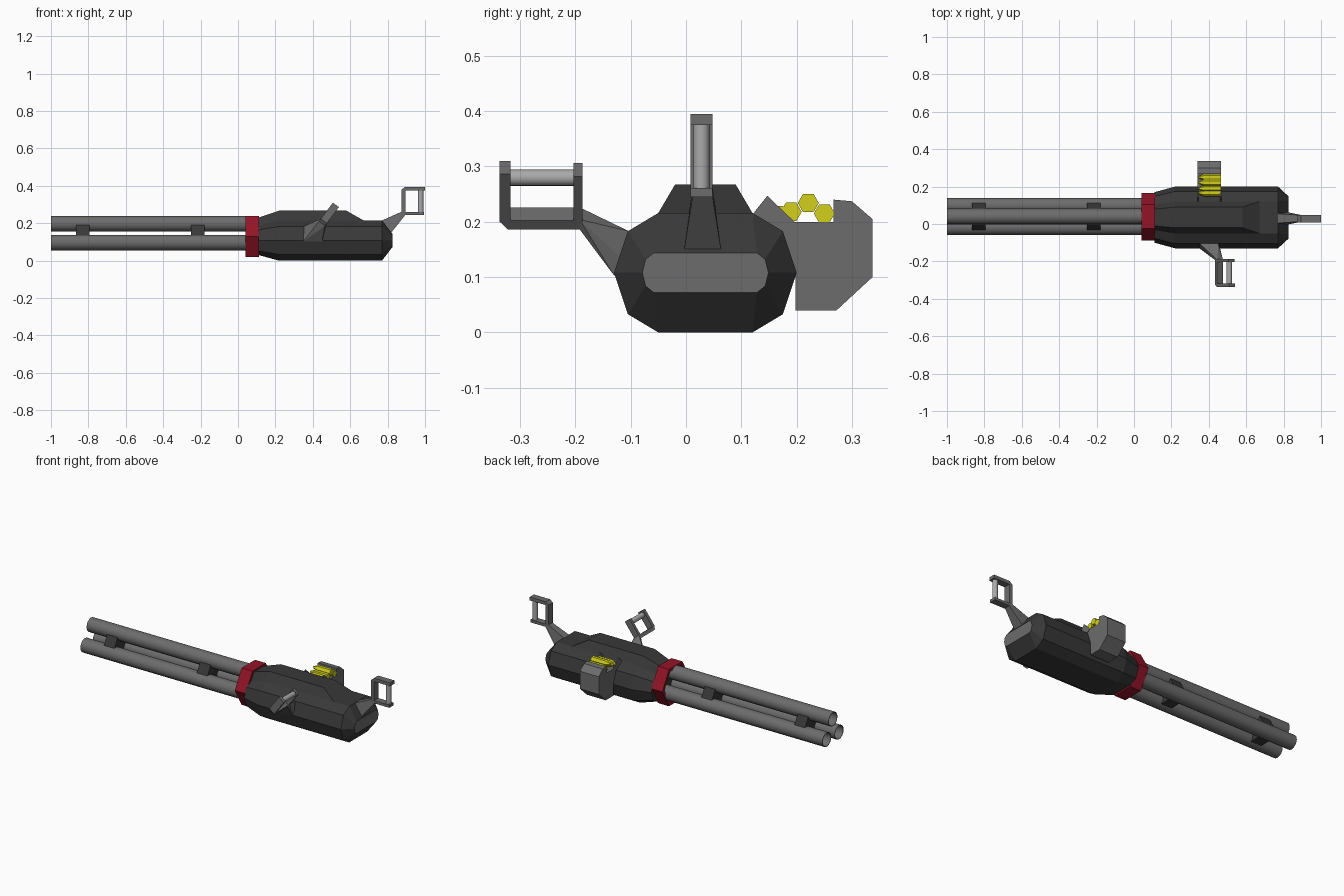
import bpy, bmesh, math
from mathutils import Vector, Matrix

cube = bpy.data.objects.get("Cube")
if cube:
    bpy.data.objects.remove(cube, do_unlink=True)


def material(name, r, g, b):
    m = bpy.data.materials.new(name)
    m.use_nodes = True
    m.diffuse_color = (r, g, b, 1)
    m.node_tree.nodes["Principled BSDF"].inputs["Base Color"].default_value = (r, g, b, 1)
    return m


DARK = material("dark gunmetal", 0.04, 0.04, 0.04)
GREY = material("mid grey", 0.15, 0.15, 0.15)
LIGHT = material("light grey", 0.4, 0.4, 0.4)
RED = material("deep red", 0.29, 0.007, 0.02)
YELLOW = material("brass yellow", 0.65, 0.63, 0.01)


def finish(name, bm, *mats, smooth=False):
    bmesh.ops.recalc_face_normals(bm, faces=bm.faces)
    mesh = bpy.data.meshes.new(name)
    bm.to_mesh(mesh)
    bm.free()
    ob = bpy.data.objects.new(name, mesh)
    bpy.context.collection.objects.link(ob)
    for m in mats:
        mesh.materials.append(m)
    if smooth:
        bpy.ops.object.select_all(action='DESELECT')
        ob.select_set(True)
        bpy.context.view_layer.objects.active = ob
        bpy.ops.object.shade_smooth_by_angle(angle=math.radians(40))
    return ob


def loft(name, rings, *mats, caps=True, closed=False, smooth=False, cap_index=0):
    """Skin a list of equally long vertex rings."""
    bm = bmesh.new()
    vs = [[bm.verts.new(p) for p in ring] for ring in rings]
    pairs = list(zip(vs, vs[1:])) + ([(vs[-1], vs[0])] if closed else [])
    for a, b in pairs:
        for i in range(len(a)):
            j = (i + 1) % len(a)
            bm.faces.new((a[i], a[j], b[j], b[i]))
    if caps and not closed:
        bm.faces.new(vs[0])
        bm.faces.new(vs[-1]).material_index = cap_index
    return finish(name, bm, *mats, smooth=smooth)


def hull(name, points, mat):
    bm = bmesh.new()
    verts = [bm.verts.new(p) for p in points]
    res = bmesh.ops.convex_hull(bm, input=verts)
    junk = [v for v in res["geom_interior"] if isinstance(v, bmesh.types.BMVert)]
    bmesh.ops.delete(bm, geom=junk, context='VERTS')
    return finish(name, bm, mat)


def circle(x, y, z, r, n):
    return [(x, y + r * math.cos(2 * math.pi * i / n), z + r * math.sin(2 * math.pi * i / n))
            for i in range(n)]


def extrude_x(name, profile, x0, x1, mat):
    return loft(name, [[(x, y, z) for y, z in profile] for x in (x0, x1)], mat)


# Housing: ten-sided sections, rear cap in grey
CY, CZ = 0.035, 0.108


def section(x, flat, k, hw, m, hz):
    half = [(flat, -hz), (k, -m), (hw, 0), (k, m), (flat, hz)]
    ring = half + [(-y, z) for y, z in reversed(half)]
    return [(x, CY + y, CZ + z) for y, z in ring]


loft("housing", [
    section(0.11, 0.068, 0.112, 0.135, 0.056, 0.078),
    section(0.22, 0.085, 0.14, 0.165, 0.075, 0.108),
    section(0.77, 0.085, 0.14, 0.165, 0.075, 0.108),
    section(0.825, 0.093, 0.108, 0.114, 0.024, 0.036)], DARK, GREY, cap_index=1)

# Raised top cover
cover = [(0.11, 0.045, 0.23), (0.22, 0.055, 0.267), (0.58, 0.055, 0.267),
         (0.67, 0.085, 0.216), (0.22, 0.085, 0.216), (0.11, 0.068, 0.186)]
hull("top_cover", [(x, CY + s * w, z) for x, w, z in cover for s in (-1, 1)], DARK)

# Barrel cluster
BY, BZ = 0.04, 0.13
loft("barrel_collar", [circle(x, BY, BZ, r, 6) for x, r in
     ((0.04, 0.127), (0.112, 0.127), (0.112, 0.108), (0.04, 0.108))], RED, closed=True)
loft("collar_plate", [circle(x, BY, BZ, 0.11, 6) for x in (0.085, 0.112)], DARK)
for i in range(3):
    a = math.radians(90 + 120 * i)
    y, z = BY + 0.067 * math.cos(a), BZ + 0.067 * math.sin(a)
    loft(f"barrel_{i + 1}", [circle(x, y, z, r, 16) for x, r in
         ((0.1, 0.042), (-1, 0.042), (-1, 0.039), (0.1, 0.039))], GREY, closed=True, smooth=True)
for i, x in enumerate((-0.865, -0.25)):
    loft(f"barrel_spacer_{i + 1}", [circle(x + d, BY, BZ, 0.075, 6) for d in (0, 0.07)], DARK)


# Handles: C-shaped bracket with a round grip
def handle(name, origin, u, v):
    u, v, o = Vector(u), Vector(v), Vector(origin)
    w = u.cross(v)

    def at(a, b, c):
        return o + u * a + v * b + w * c
    profile = [(0, 0), (0.12, 0), (0.12, 0.016), (0.02, 0.016), (0.02, 0.13),
               (0.125, 0.13), (0.125, 0.15), (0.018, 0.15), (0, 0.135)]
    loft(name + "_bracket", [[at(a, b, c) for a, b in profile] for c in (-0.02, 0.02)], GREY)
    loft(name + "_grip", [[at(0.102 + p[1], b, p[2]) for p in circle(0, 0, 0, 0.015, 12)]
         for b in (0.01, 0.135)], LIGHT, smooth=True)
    return [at(a, b, c) for a, b in ((0, 0.018), (0.022, 0.002)) for c in (-0.018, 0.018)]


handle("rear_handle", (0.875, 0.028, 0.245), (1, 0, 0), (0, 0, 1))
hull("rear_strut", [(x, 0.03 + s * w, z) for s in (-1, 1) for x, w, z in
     ((0.77, 0.025, 0.215), (0.815, 0.034, 0.145), (0.876, 0.018, 0.262), (0.896, 0.018, 0.246))], GREY)

handle("side_handle", (0.448, -0.187, 0.198), (0.6, 0, 0.8), (0, -1, 0))
ends = [(0.432, -0.192, 0.21), (0.464, -0.192, 0.186), (0.446, -0.192, 0.226), (0.476, -0.192, 0.204)]
base = [(x, y, z) for x in (0.35, 0.45) for y, z in ((-0.13, 0.103), (-0.103, 0.183), (-0.09, 0.11))]
hull("side_strut", ends + base, GREY)

# Ammunition box and feed cheeks
extrude_x("ammo_box", [(0.198, 0.04), (0.272, 0.04), (0.337, 0.1), (0.337, 0.205), (0.3, 0.237),
          (0.267, 0.24), (0.267, 0.2), (0.17, 0.2), (0.17, 0.18), (0.198, 0.11)], 0.34, 0.465, GREY)
for i, x in enumerate((0.34, 0.461)):
    extrude_x(f"feed_cheek_{i + 1}", [(0.12, 0.213), (0.147, 0.247), (0.196, 0.2), (0.17, 0.18)],
              x, x + 0.006, GREY)

# Cartridges with tapered tips
for i, (y, z) in enumerate(((0.25, 0.215), (0.221, 0.234), (0.19, 0.218), (0.166, 0.212))):
    loft(f"cartridge_{i + 1}", [circle(x, y, z, r, 6) for x, r in
         ((0.345, 0.005), (0.375, 0.019), (0.464, 0.019))], YELLOW)
